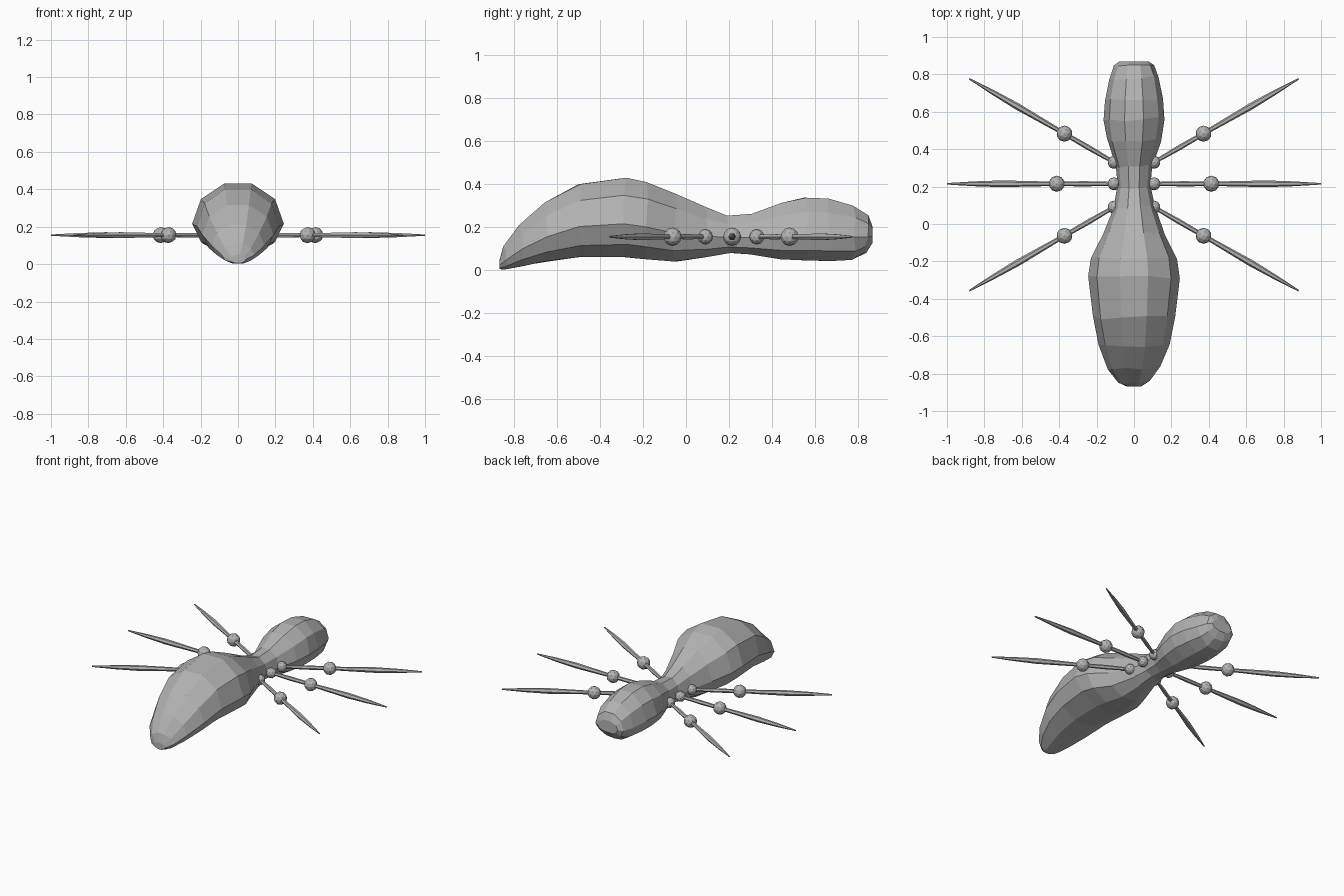
import bpy, bmesh, math, random
from mathutils import Vector, Matrix

if "Cube" in bpy.data.objects:
    bpy.data.objects.remove(bpy.data.objects["Cube"])

random.seed(4)
grey = bpy.data.materials.new("mid grey")
grey.diffuse_color = (0.45, 0.45, 0.45, 1)
grey.use_nodes = True
grey.node_tree.nodes["Principled BSDF"].inputs["Base Color"].default_value = grey.diffuse_color


def finish(bm, name):
    bmesh.ops.recalc_face_normals(bm, faces=bm.faces)
    mesh = bpy.data.meshes.new(name)
    bm.to_mesh(mesh)
    bm.free()
    mesh.materials.append(grey)
    ob = bpy.data.objects.new(name, mesh)
    bpy.context.collection.objects.link(ob)
    return ob


def skin(bm, rings):
    for a, b in zip(rings, rings[1:]):
        n = len(a)
        for i in range(n):
            j = (i + 1) % n
            bm.faces.new((a[i], a[j], b[j], b[i]))
    bm.faces.new(rings[0])
    bm.faces.new(rings[-1])


# Body: lofted rings (y, bottom, top, half width)
STATIONS = [
    (-0.868, 0.005, 0.05, 0.04), (-0.845, 0.002, 0.11, 0.085),
    (-0.77, 0.018, 0.21, 0.14), (-0.65, 0.04, 0.315, 0.19),
    (-0.50, 0.06, 0.40, 0.22), (-0.28, 0.06, 0.43, 0.245),
    (-0.18, 0.05, 0.41, 0.23), (-0.05, 0.04, 0.355, 0.165),
    (0.09, 0.06, 0.29, 0.11), (0.20, 0.08, 0.253, 0.088),
    (0.31, 0.073, 0.262, 0.097), (0.45, 0.05, 0.312, 0.145),
    (0.56, 0.045, 0.337, 0.163), (0.67, 0.042, 0.333, 0.155),
    (0.78, 0.047, 0.30, 0.132), (0.84, 0.08, 0.255, 0.108),
    (0.868, 0.125, 0.205, 0.08),
]
SIDES = 10
bm = bmesh.new()
rings = []
for k, (y, lo, hi, w) in enumerate(STATIONS):
    mid = lo + (hi - lo) * 0.42
    end = k in (0, len(STATIONS) - 1)
    ring = []
    for i in range(SIDES):
        a = math.radians(90 + 360 / SIDES * (i + 0.5))
        s, c = math.sin(a), math.cos(a)
        z = mid + s / math.sin(math.radians(72)) * ((hi - mid) if s > 0 else (mid - lo))
        dy = 0 if end else random.uniform(-0.012, 0.012)
        ring.append(bm.verts.new((c * w, y + dy, z)))
    rings.append(ring)
skin(bm, rings)
finish(bm, "body")


# Legs: hip ball, upper leg, knee ball and tapering lower leg
def ball(name, pos, r):
    bm = bmesh.new()
    bmesh.ops.create_icosphere(bm, subdivisions=2, radius=r,
                               matrix=Matrix.Translation(pos))
    finish(bm, name)


def rod(name, p, q, profile):
    d = (q - p).normalized()
    side = d.cross(Vector((0, 0, 1))).normalized()
    up = side.cross(d)
    bm = bmesh.new()
    rings = []
    for t, r in profile:
        c = p.lerp(q, t)
        rings.append([bm.verts.new(c + r * (math.cos(i * math.pi / 3) * side
                                            + math.sin(i * math.pi / 3) * up))
                      for i in range(6)])
    skin(bm, rings)
    finish(bm, name)


Z = 0.155
UPPER = [(0, 0.010), (0.5, 0.014), (1, 0.012)]
LOWER = [(0, 0.011), (0.2, 0.014), (0.5, 0.018), (0.75, 0.013), (1, 0.004)]
LEGS = [("front", -30, 0.09), ("middle", 0, 0.215), ("back", 30, 0.33)]
for label, deg, y in LEGS:
    for side, sx in (("right", 1), ("left", -1)):
        a = math.radians(deg)
        d = Vector((sx * math.cos(a), math.sin(a), 0))
        hip = Vector((sx * 0.107, y, Z))
        knee = hip + d * 0.306
        tip = knee + d * 0.587
        n = f"{label}_{side}_"
        ball(n + "hip", hip, 0.035)
        ball(n + "knee", knee, 0.043)
        rod(n + "upper_leg", hip, knee, UPPER)
        rod(n + "lower_leg", knee, tip, LOWER)
